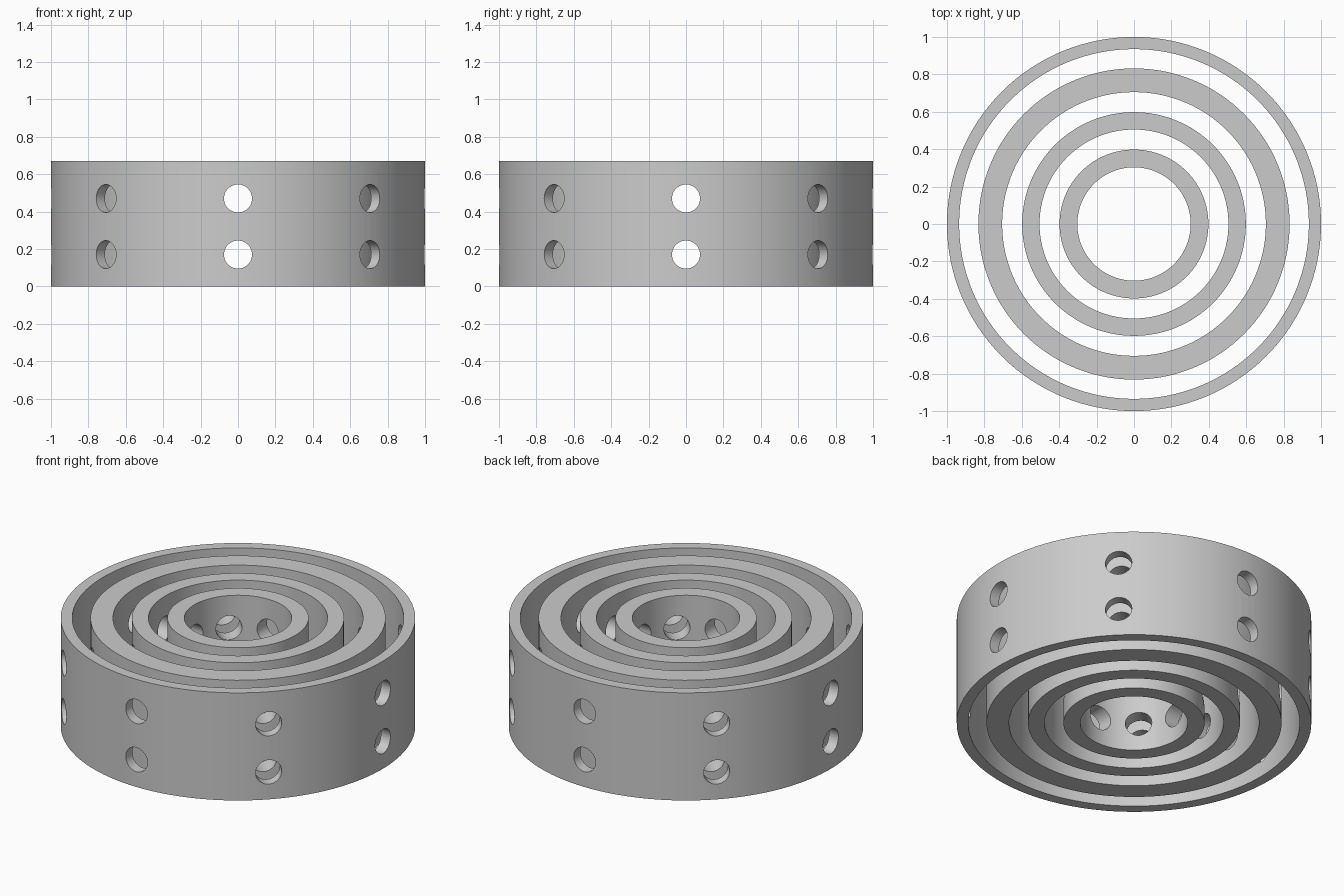
import bpy, bmesh
from math import cos, sin, pi, radians
from mathutils import Matrix

cube = bpy.data.objects.get("Cube")
if cube:
    bpy.data.objects.remove(cube, do_unlink=True)

HEIGHT = 0.67
SEGMENTS = 128
HOLE_RADIUS = 0.075
HOLE_HEIGHTS = (0.17, 0.47)
HOLES_PER_ROW = 8

grey = bpy.data.materials.new("plain grey")
grey.use_nodes = True
colour = (0.6, 0.6, 0.6, 1)
grey.diffuse_color = colour
grey.node_tree.nodes["Principled BSDF"].inputs["Base Color"].default_value = colour


def add_object(name, bm):
    bmesh.ops.recalc_face_normals(bm, faces=bm.faces)
    mesh = bpy.data.meshes.new(name)
    bm.to_mesh(mesh)
    bm.free()
    mesh.materials.append(grey)
    obj = bpy.data.objects.new(name, mesh)
    bpy.context.collection.objects.link(obj)
    return obj


# Radial drills, kept short so they never meet at the centre
bm = bmesh.new()
for z in HOLE_HEIGHTS:
    for i in range(HOLES_PER_ROW):
        turn = Matrix.Rotation(2 * pi * i / HOLES_PER_ROW, 4, "Z")
        place = turn @ Matrix.Translation((0.68, 0, z)) @ Matrix.Rotation(pi / 2, 4, "Y")
        bmesh.ops.create_cone(bm, cap_ends=True, segments=48, radius1=HOLE_RADIUS,
                              radius2=HOLE_RADIUS, depth=0.86, matrix=place)
drills = add_object("hole_drills", bm)
drills.hide_render = True


def add_ring(name, inner, outer):
    # Rectangular wall section carried round the vertical axis
    bm = bmesh.new()
    section = ((inner, 0), (outer, 0), (outer, HEIGHT), (inner, HEIGHT))
    loops = []
    for i in range(SEGMENTS):
        a = 2 * pi * i / SEGMENTS
        loops.append([bm.verts.new((r * cos(a), r * sin(a), z)) for r, z in section])
    for i, here in enumerate(loops):
        after = loops[(i + 1) % SEGMENTS]
        for j in range(4):
            k = (j + 1) % 4
            bm.faces.new((here[j], here[k], after[k], after[j]))
    ring = add_object(name, bm)

    # Drill the wall
    cut = ring.modifiers.new("holes", "BOOLEAN")
    cut.operation = "DIFFERENCE"
    cut.solver = "EXACT"
    cut.object = drills
    bpy.ops.object.select_all(action="DESELECT")
    ring.select_set(True)
    bpy.context.view_layer.objects.active = ring
    bpy.ops.object.modifier_apply(modifier=cut.name)
    bpy.ops.object.shade_smooth_by_angle(angle=radians(30))


add_ring("outer_ring", 0.935, 1.0)
add_ring("thick_ring", 0.705, 0.832)
add_ring("middle_ring", 0.505, 0.598)
add_ring("inner_ring", 0.303, 0.398)

bpy.data.objects.remove(drills, do_unlink=True)
